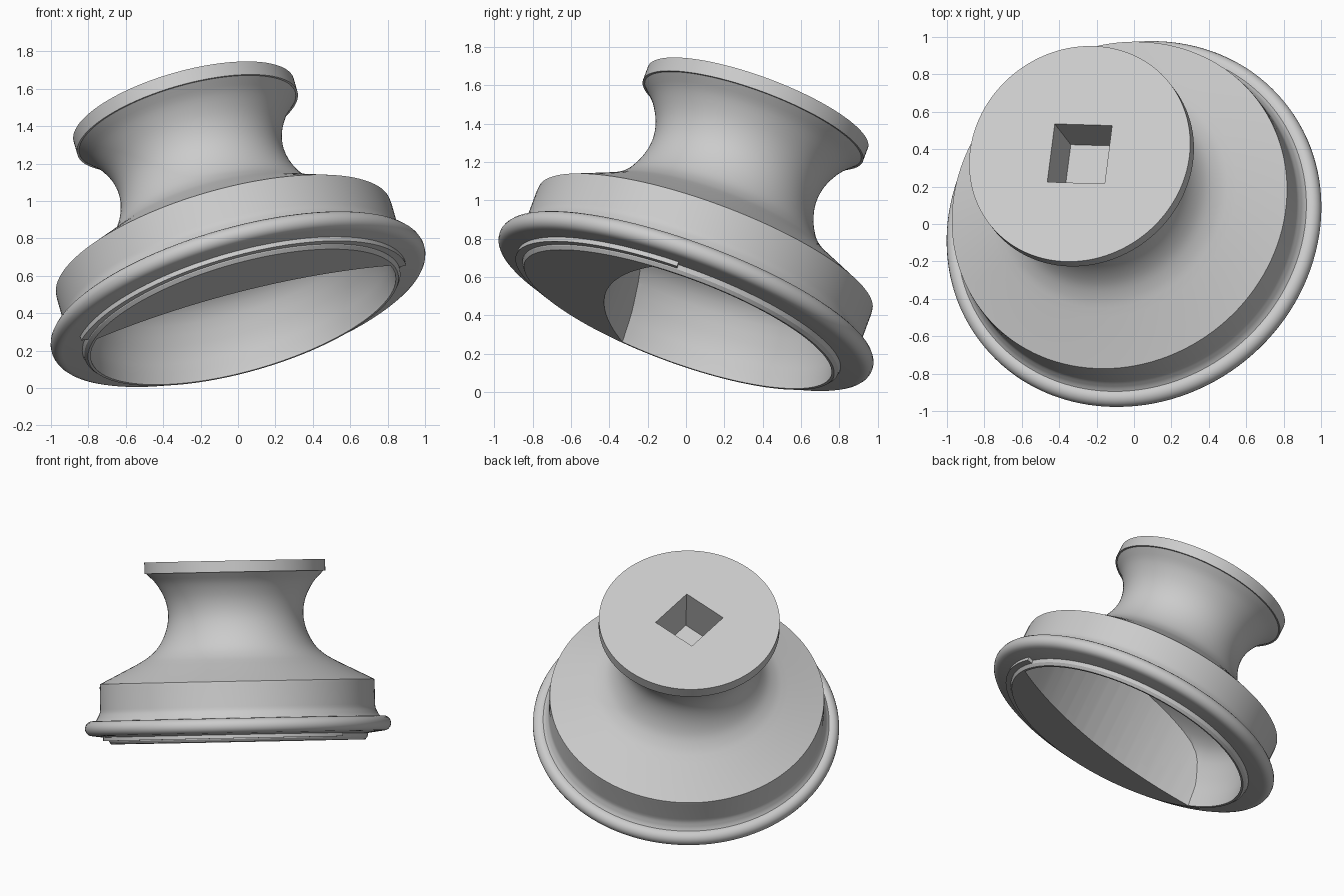
import bpy, bmesh, math
from mathutils import Vector, Quaternion

if "Cube" in bpy.data.objects:
    bpy.data.objects.remove(bpy.data.objects["Cube"], do_unlink=True)

# Single satin grey
grey = bpy.data.materials.new("satin_grey")
grey.use_nodes = True
COLOR = (0.6, 0.6, 0.6, 1)
grey.diffuse_color = COLOR
grey.node_tree.nodes["Principled BSDF"].inputs["Base Color"].default_value = COLOR

AXIS = Vector((-0.26, 0.336, 0.905)).normalized()
TILT = Vector((0, 0, 1)).rotation_difference(AXIS)
ORIGIN = Vector((0, 0, 0.475))


def finish(name, bm):
    """Turn a bmesh into an object standing on the tilted axis."""
    bmesh.ops.remove_doubles(bm, verts=bm.verts, dist=1e-5)
    bmesh.ops.recalc_face_normals(bm, faces=bm.faces)
    mesh = bpy.data.meshes.new(name)
    bm.to_mesh(mesh)
    bm.free()
    mesh.materials.append(grey)
    ob = bpy.data.objects.new(name, mesh)
    bpy.context.collection.objects.link(ob)
    ob.rotation_mode = 'QUATERNION'
    ob.rotation_quaternion = TILT
    ob.location = ORIGIN
    return ob


def lathe(name, profile, start=0, sweep=360, steps=128, center=(0, 0)):
    """Spin (radius, height) points round the local axis."""
    bm = bmesh.new()
    a0, da = math.radians(start), math.radians(sweep) / steps
    full = sweep == 360
    rings = []
    for i in range(steps if full else steps + 1):
        a = a0 + i * da
        rings.append([bm.verts.new((center[0] + r * math.cos(a), center[1] + r * math.sin(a), t))
                      for r, t in profile])
    n = len(profile)
    for i in range(steps):
        p, q = rings[i], rings[(i + 1) % len(rings)]
        for j in range(n - 1 if full else n):
            k = (j + 1) % n
            bm.faces.new((p[j], q[j], q[k], p[k]))
    if not full:
        bm.faces.new(rings[0])
        bm.faces.new(rings[-1])
    bmesh.ops.dissolve_degenerate(bm, dist=1e-6, edges=bm.edges)
    return finish(name, bm)


def smooth_path(pts, sub=4):
    """Catmull-Rom curve through the points."""
    vs = [Vector(p) for p in pts]
    vs = [2 * vs[0] - vs[1]] + vs + [2 * vs[-1] - vs[-2]]
    out = []
    for a, b, c, d in zip(vs, vs[1:], vs[2:], vs[3:]):
        for i in range(sub):
            u = i / sub
            out.append(tuple(0.5 * (2 * b + (c - a) * u + (2 * a - 5 * b + 4 * c - d) * u ** 2
                                    + (3 * b - a - 3 * c + d) * u ** 3)))
    return out + [tuple(vs[-2])]


def boolean(ob, cutter, operation):
    mod = ob.modifiers.new("cut", 'BOOLEAN')
    mod.operation = operation
    mod.solver = 'EXACT'
    mod.object = cutter
    bpy.context.view_layer.objects.active = ob
    bpy.ops.object.modifier_apply(modifier=mod.name)
    bpy.data.objects.remove(cutter, do_unlink=True)


# Drum: cap, waisted neck, sloped shoulder, skirt, rolled rim and bottom lip
neck = smooth_path([(0.60, 1.04), (0.53, 0.965), (0.475, 0.86), (0.457, 0.75),
                    (0.478, 0.64), (0.53, 0.54), (0.60, 0.473), (0.68, 0.425)])
skirt = smooth_path([(0.93, 0.13), (0.935, 0.10), (0.955, 0.06)], 3)
rim = [(0.985 + 0.051 * math.cos(a), 0.051 * math.sin(a))
       for a in (math.radians(110 - 20 * i) for i in range(11))]
profile = ([(0, 1.117), (0.612, 1.117), (0.612, 1.04)] + neck
           + [(0.928, 0.30), (0.93, 0.28)] + skirt + rim
           + [(0.88, -0.065), (0.875, -0.09), (0.86, -0.108), (0, -0.108)])
drum = lathe("winch_drum", profile)

# Hollow underside, closed on one side by a curved web
hollow = lathe("hollow_cutter", [(0, -0.2), (0.845, -0.2), (0.845, -0.1)] + smooth_path(
    [(0.845, -0.09), (0.82, 0.1), (0.72, 0.30), (0.42, 0.43), (0, 0.47)]))
web = lathe("web_cutter", [(0, -0.5), (1.97, -0.5), (1.97, 0.8), (0, 0.8)],
            center=(-0.085, 1.56))
boolean(hollow, web, 'INTERSECT')
boolean(drum, hollow, 'DIFFERENCE')

# Square drive socket in the cap
bm = bmesh.new()
bmesh.ops.create_cube(bm, size=1)
bmesh.ops.scale(bm, vec=(0.32, 0.33, 0.66), verts=bm.verts)
bmesh.ops.rotate(bm, matrix=Quaternion((0, 0, 1), math.radians(-4.5)).to_matrix(), verts=bm.verts)
bmesh.ops.translate(bm, vec=(0, 0, 1.117), verts=bm.verts)
boolean(drum, finish("socket_cutter", bm), 'DIFFERENCE')

# Raised arc guide under the rim
guide = lathe("rim_guide", [(0.87, -0.05), (0.915, -0.05), (0.915, -0.085), (0.87, -0.085)],
              start=196, sweep=160, steps=64)

for ob in (drum, guide):
    bpy.ops.object.select_all(action='DESELECT')
    ob.select_set(True)
    bpy.context.view_layer.objects.active = ob
    bpy.ops.object.shade_smooth_by_angle(angle=math.radians(28))
